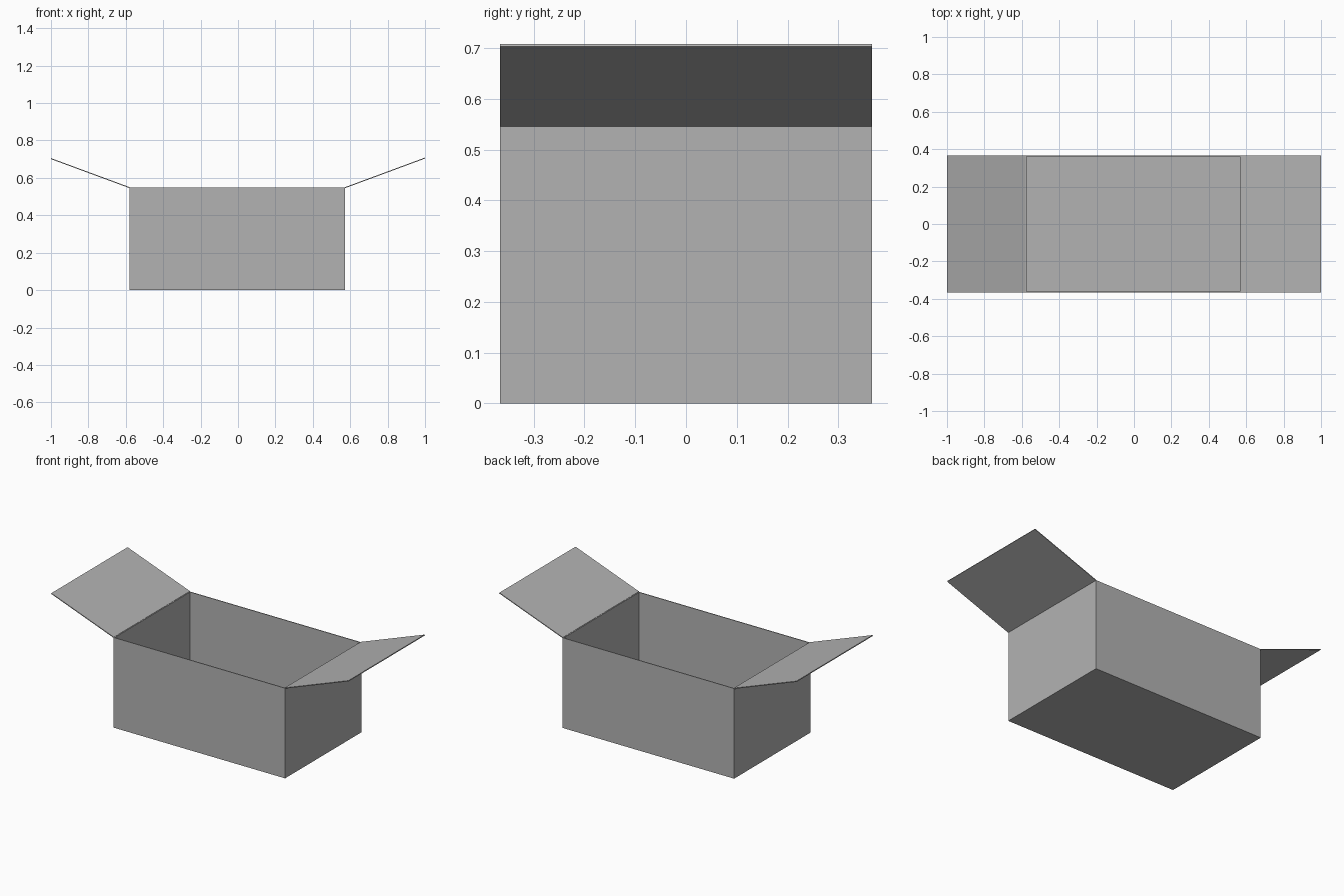
import bpy
from math import atan2, hypot
from mathutils import Matrix, Vector

cube = bpy.data.objects.get("Cube")
if cube:
    bpy.data.objects.remove(cube, do_unlink=True)

LEFT, RIGHT, HALF_DEPTH, HEIGHT = 0.573, -0.58, 0.366, 0.548
WALL = 0.005

grey = bpy.data.materials.new("card grey")
grey.use_nodes = True
colour = (0.45, 0.45, 0.45, 1)
grey.diffuse_color = colour
grey.node_tree.nodes["Principled BSDF"].inputs["Base Color"].default_value = colour


def panel(name, low, high):
    """Flat panel filling the space between two corners."""
    low, high = Vector(low), Vector(high)
    bpy.ops.mesh.primitive_cube_add(size=1)
    obj = bpy.context.object
    obj.name = name
    size = Matrix.Diagonal((high - low).to_4d())
    obj.data.transform(Matrix.Translation((low + high) / 2) @ size)
    obj.data.materials.append(grey)
    return obj


# Floor and long walls
panel("floor", (RIGHT, -HALF_DEPTH, 0), (LEFT, HALF_DEPTH, WALL))
for name, side in (("front_wall", -1), ("back_wall", 1)):
    ys = sorted((side * HALF_DEPTH, side * (HALF_DEPTH - WALL)))
    panel(name, (RIGHT, ys[0], WALL), (LEFT, ys[1], HEIGHT))

# Short walls with an open flap hinged on each top edge
for name, hinge, tip_z in (("left", LEFT, 0.706), ("right", RIGHT, 0.703)):
    side = 1 if hinge > 0 else -1
    xs = sorted((hinge, hinge - side * WALL))
    inner = HALF_DEPTH - WALL
    panel(name + "_wall", (xs[0], -inner, WALL), (xs[1], inner, HEIGHT))

    run, rise = side - hinge, tip_z - HEIGHT
    flap = panel(name + "_flap", (0, -HALF_DEPTH, -WALL / 2),
                 (hypot(run, rise), HALF_DEPTH, WALL / 2))
    flap.location = (hinge, 0, HEIGHT)
    flap.rotation_euler.y = -atan2(rise, run)
